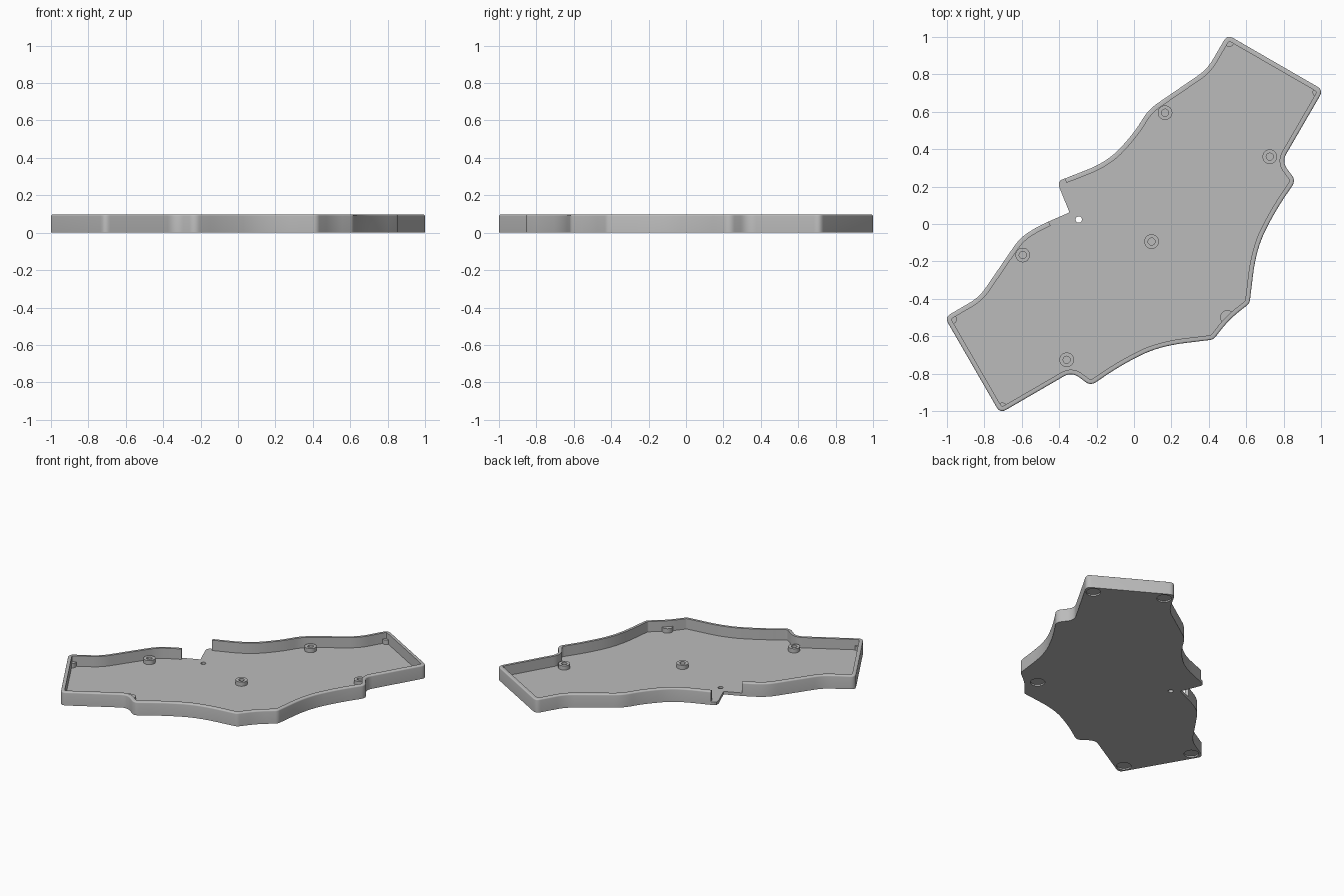
import bpy, bmesh, math
from mathutils import Vector

if "Cube" in bpy.data.objects:
    bpy.data.objects.remove(bpy.data.objects["Cube"])

HEIGHT, FLOOR, WALL, ROUND = 0.097, 0.022, 0.025, 0.009
RECESS, LIP = 0.01, 0.011

grey = bpy.data.materials.new("plain_grey")
grey.use_nodes = True
grey.diffuse_color = (0.5, 0.5, 0.5, 1)
grey.node_tree.nodes["Principled BSDF"].inputs["Base Color"].default_value = (0.5, 0.5, 0.5, 1)


def loft(name, rings):
    """Skin a list of equal closed rings and cap both ends."""
    bm = bmesh.new()
    loops = [[bm.verts.new(p) for p in ring] for ring in rings]
    n = len(loops[0])
    for a, b in zip(loops, loops[1:]):
        for i in range(n):
            j = (i + 1) % n
            bm.faces.new((a[i], a[j], b[j], b[i]))
    bm.faces.new(loops[0])
    bm.faces.new(loops[-1])
    bmesh.ops.recalc_face_normals(bm, faces=bm.faces)
    mesh = bpy.data.meshes.new(name)
    bm.to_mesh(mesh)
    bm.free()
    mesh.materials.append(grey)
    obj = bpy.data.objects.new(name, mesh)
    bpy.context.collection.objects.link(obj)
    return obj


def circle(x, y, r, sides=32):
    angles = [math.tau * i / sides for i in range(sides)]
    return [(x + r * math.cos(a), y + r * math.sin(a)) for a in angles]


def turned(name, x, y, profile):
    """Round part from (radius, z) steps."""
    return loft(name, [[(*p, z) for p in circle(x, y, r)] for r, z in profile])


def select(obj):
    bpy.ops.object.select_all(action="DESELECT")
    obj.select_set(True)
    bpy.context.view_layer.objects.active = obj


def smooth(obj):
    select(obj)
    bpy.ops.object.shade_smooth_by_angle(angle=math.radians(30))


def plate(name, outlines, z0, z1):
    """Flat slab from an outline followed by the holes in it."""
    curve = bpy.data.curves.new(name, "CURVE")
    curve.dimensions, curve.fill_mode = "2D", "BOTH"
    curve.extrude = (z1 - z0) / 2
    for outline in outlines:
        spline = curve.splines.new("POLY")
        spline.points.add(len(outline) - 1)
        for point, p in zip(spline.points, outline):
            point.co = (p[0], p[1], 0, 1)
        spline.use_cyclic_u = True
    curve.materials.append(grey)
    obj = bpy.data.objects.new(name, curve)
    obj.location.z = (z0 + z1) / 2
    bpy.context.collection.objects.link(obj)
    select(obj)
    bpy.ops.object.convert(target="MESH")
    smooth(bpy.context.view_layer.objects.active)


def flip(x, y):
    """Mirror across the diagonal axis of the tray."""
    return -y, -x


def rounded(controls, steps=8):
    """Open path whose corners are cut by the given distance and curved."""
    pts = [Vector(c[:2]) for c in controls]
    path = [pts[0]]
    for i in range(1, len(pts) - 1):
        p, cut = pts[i], controls[i][2]
        a, b = [p + (q - p).normalized() * min(cut, (q - p).length * 0.49)
                for q in (pts[i - 1], pts[i + 1])]
        for k in range(steps + 1):
            t = k / steps
            path.append(a * (1 - t) ** 2 + p * 2 * t * (1 - t) + b * t * t)
    return path + [pts[-1]]


def inset(path, d):
    out = []
    for i, p in enumerate(path):
        u = (p - path[i - 1]).normalized() if i else None
        v = (path[i + 1] - p).normalized() if i < len(path) - 1 else u
        u = u or v
        m = (u + v).normalized()
        out.append(p + Vector((m.y, -m.x)) * d / max(0.5, m.dot(v)))
    return out


# Outer edge: one half as (x, y, corner cut), the other mirrored
shared = [(0.002, 0.488, 1), (0.077, 0.612, 0.06), (0.391, 0.827, 0.06), (0.499, 1.012, 0.038),
          (1.012, 0.716, 0.038), (0.79, 0.333, 0.05), (0.865, 0.232, 0.035),
          (0.753, 0.066, 1), (0.653, -0.134, 1), (0.618, -0.424, 0.018)]
mirrored = [(*flip(x, y), c) for x, y, c in reversed(shared[1:])]
edge = rounded([(-0.37, 0.243), (-0.14, 0.333, 1)] + shared + [(0.51, -0.51, 0.06)]
               + mirrored + [(-0.53, -0.022, 0.1), (-0.457, 0.013)])

# Wall with a rounded outer rim, stepped below to receive the floor
rim = [(ROUND * (1 - math.cos(a)), HEIGHT - ROUND * (1 - math.sin(a)))
       for a in (math.pi / 2 * k / 4 for k in range(5))]
section = [(0, 0)] + rim + [(WALL, HEIGHT), (WALL, RECESS), (LIP, RECESS), (LIP, 0)]
lines = [(inset(edge, d), z) for d, z in section]
smooth(loft("wall", [[(*line[i], z) for line, z in lines] for i in range(len(edge))]))

# Floor with cable notch, small through hole and foot recesses underneath
core = inset(edge, LIP)
notch = [edge[-1], (-0.345, 0.062), (-0.401, 0.20), (-0.402, 0.222), (-0.39, 0.236), edge[0]]
outline = core + [Vector(p) for p in notch]
hole = circle(-0.295, 0.024, 0.017)
feet = [(0.521, 0.929), (0.93, 0.693)]
feet += [flip(*p) for p in feet] + [(0.45, -0.45)]
plate("floor_underside", [outline, hole] + [circle(x, y, 0.048) for x, y in feet], 0, RECESS)
plate("floor", [outline, hole], RECESS, FLOOR)

# Hollow standoffs on the floor
spots = [(0.166, 0.595), (0.726, 0.36)]
spots += [flip(*p) for p in spots] + [(0.094, -0.094)]
for i, (x, y) in enumerate(spots):
    smooth(turned(f"standoff_{i + 1}", x, y, [(0.039, 0.015), (0.039, 0.052),
                                              (0.019, 0.052), (0.019, 0.024)]))

# Solid posts merging into the wall corners
posts = [(0.509, 0.976, 0.028), (0.983, 0.704, 0.028)]
posts += [(*flip(x, y), r) for x, y, r in posts] + [(0.498, -0.498, 0.037)]
clip = loft("post_clip", [[(*p, z) for p in core] for z in (0, HEIGHT)])
for i, (x, y, r) in enumerate(posts):
    post = turned(f"corner_post_{i + 1}", x, y, [(r, 0.015), (r, 0.054)])
    mod = post.modifiers.new("trim", "BOOLEAN")
    mod.operation, mod.object, mod.solver = "INTERSECT", clip, "EXACT"
    select(post)
    bpy.ops.object.modifier_apply(modifier=mod.name)
    smooth(post)
bpy.data.objects.remove(clip)
